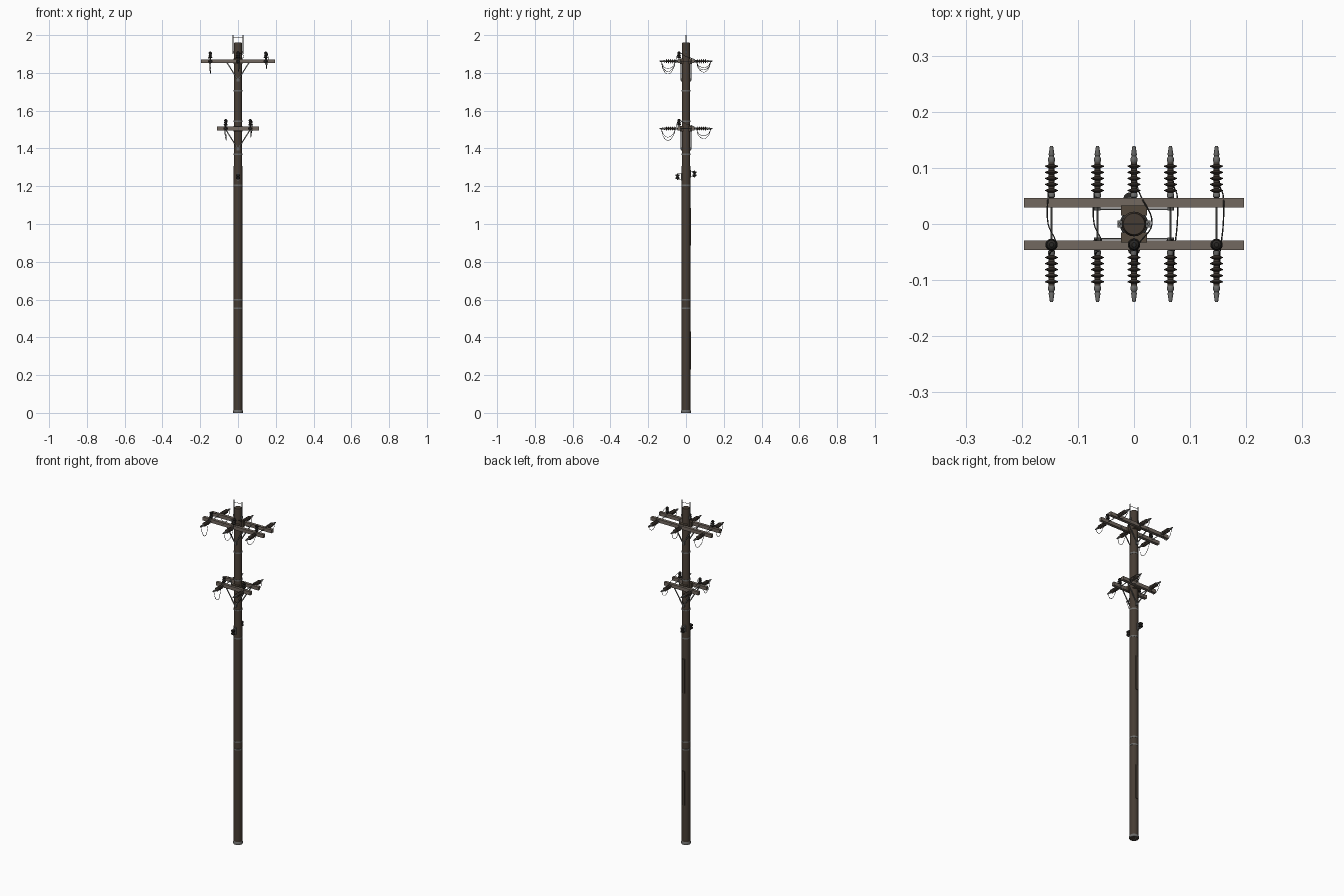
import bpy, bmesh, math
from mathutils import Vector, Matrix

if "Cube" in bpy.data.objects:
    bpy.data.objects.remove(bpy.data.objects["Cube"])


def material(name, rgb):
    m = bpy.data.materials.new(name)
    m.diffuse_color = (*rgb, 1)
    m.use_nodes = True
    m.node_tree.nodes["Principled BSDF"].inputs["Base Color"].default_value = m.diffuse_color
    return m


WOOD = material("dark pole wood", (0.062, 0.046, 0.034))
ARM = material("weathered arm wood", (0.17, 0.14, 0.115))
BLOCK = material("mounting block brown", (0.09, 0.068, 0.048))
METAL = material("galvanised metal", (0.15, 0.15, 0.145))
GLAZE = material("brown insulator glaze", (0.055, 0.043, 0.034))
DARK = material("dark pin glaze", (0.022, 0.02, 0.018))
WIRE = material("black wire", (0.03, 0.03, 0.028))


def finish(name, bm, mat, smooth=True):
    bmesh.ops.recalc_face_normals(bm, faces=bm.faces)
    me = bpy.data.meshes.new(name)
    bm.to_mesh(me)
    bm.free()
    me.materials.append(mat)
    ob = bpy.data.objects.new(name, me)
    bpy.context.collection.objects.link(ob)
    if smooth:
        bpy.ops.object.select_all(action='DESELECT')
        ob.select_set(True)
        bpy.context.view_layer.objects.active = ob
        bpy.ops.object.shade_smooth_by_angle(angle=math.radians(40))
    return ob


def lathe(name, profile, mat, loc=(0, 0, 0), axis=(0, 0, 1), sides=14):
    """Closed turned part from (radius, distance along axis) points."""
    bm = bmesh.new()
    rot = Vector((0, 0, 1)).rotation_difference(Vector(axis)).to_matrix()
    rings = []
    for r, h in profile:
        rings.append([bm.verts.new(Vector(loc) + rot @ Vector(
            (r * math.cos(2 * math.pi * k / sides), r * math.sin(2 * math.pi * k / sides), h)))
            for k in range(sides)])
    for a, b in zip(rings, rings[1:]):
        for k in range(sides):
            n = (k + 1) % sides
            bm.faces.new((a[k], a[n], b[n], b[k]))
    bm.faces.new(rings[0])
    bm.faces.new(rings[-1])
    return finish(name, bm, mat)


def box(name, loc, size, mat):
    bm = bmesh.new()
    bmesh.ops.create_cube(bm, size=1, matrix=Matrix.Translation(loc) @ Matrix.Diagonal((*size, 1)))
    return finish(name, bm, mat, False)


def rod(name, a, b, r, mat, sides=8):
    d = Vector(b) - Vector(a)
    return lathe(name, [(r, 0), (r, d.length)], mat, a, d.normalized(), sides)


def strap(name, a, b, width, thick, mat):
    """Flat bar between two points lying in an xz plane."""
    a, b = Vector(a), Vector(b)
    d = b - a
    m = Matrix.Translation((a + b) / 2) @ Matrix.Rotation(math.atan2(d.x, d.z), 4, 'Y')
    bm = bmesh.new()
    bmesh.ops.create_cube(bm, size=1, matrix=m @ Matrix.Diagonal((width, thick, d.length, 1)))
    return finish(name, bm, mat, False)


def wire(name, pts, r=0.0012):
    cu = bpy.data.curves.new(name, 'CURVE')
    cu.dimensions = '3D'
    cu.bevel_depth = r
    cu.bevel_resolution = 1
    cu.resolution_u = 6
    cu.use_fill_caps = True
    sp = cu.splines.new('BEZIER')
    sp.bezier_points.add(len(pts) - 1)
    for p, co in zip(sp.bezier_points, pts):
        p.co = co
        p.handle_left_type = p.handle_right_type = 'AUTO'
    cu.materials.append(WIRE)
    ob = bpy.data.objects.new(name, cu)
    bpy.context.collection.objects.link(ob)


def pole_radius(z):
    return 0.0235 - 0.0015 * z / 1.96


# pole, foot collar and metal bands
lathe("pole", [(pole_radius(0), 0), (pole_radius(1.95), 1.95), (0.019, 1.962)], WOOD, sides=20)
lathe("foot_collar", [(0.0255, 0), (0.0255, 0.012), (0.0235, 0.016)], METAL, sides=20)
for z in (0.555, 0.6, 1.205, 1.37, 1.545, 1.705):
    r = pole_radius(z) + 0.0012
    lathe("pole_band", [(r, -0.004), (r, 0.004)], METAL, (0, 0, z), sides=20)

# thin strips on the back of the pole
for z in (0.33, 0.985):
    box("back_strip", (0, pole_radius(z), z), (0.016, 0.005, 0.2), WOOD)

# forked bracket on the pole top
for s in (-1, 1):
    rod("top_prong", (s * 0.026, 0, 1.9), (s * 0.026, 0, 2.0), 0.0025, METAL)
    box("prong_clamp", (s * 0.0245, 0, 1.91), (0.009, 0.012, 0.012), METAL)
rod("top_crossbar", (-0.026, 0, 1.988), (0.026, 0, 1.988), 0.0012, METAL)

# strain insulator: socket, ribbed body, end clamp
RIBS = [(0.005, 0.008)]
for i in range(5):
    h = 0.010 + i * 0.0108
    RIBS += [(0.005, h), (0.0115, h + 0.003), (0.0115, h + 0.0045), (0.005, h + 0.007)]
RIBS.append((0.005, 0.064))
PIN = [(0.003, 0), (0.003, 0.012), (0.008, 0.012), (0.011, 0.017), (0.006, 0.023), (0.0095, 0.027),
       (0.006, 0.033), (0.0085, 0.037), (0.0085, 0.042), (0.004, 0.046)]


def strain_insulator(x, s, z):
    at, ax = (x, s * 0.046, z), (0, s, 0)
    lathe("insulator_socket", [(0.003, 0), (0.006, 0.002), (0.006, 0.008), (0.004, 0.011)], METAL, at, ax)
    lathe("strain_insulator", RIBS, GLAZE, at, ax)
    lathe("insulator_clamp", [(0.004, 0.062), (0.0062, 0.066), (0.0062, 0.071), (0.004, 0.075),
                              (0.0052, 0.078), (0.0028, 0.093)], METAL, at, ax)


def arm_level(z, half, xs, brace_x, brace_drop, sags):
    for s in (-1, 1):
        box("cross_arm", (0, s * 0.0375, z), (2 * half, 0.017, 0.02), ARM)
        box("mounting_block", (0, s * 0.024, z), (0.047, 0.018, 0.03), BLOCK)
        box("brace_foot", (0, s * 0.0245, z - brace_drop), (0.014, 0.006, 0.016), METAL)
        for t in (-1, 1):
            strap("arm_brace", (0, s * 0.0265, z - brace_drop), (t * brace_x, s * 0.0265, z), 0.006, 0.003, METAL)
            rod("brace_bolt", (t * brace_x, s * 0.024, z), (t * brace_x, s * 0.048, z), 0.003, METAL)
    for x, sag in zip(xs, sags):
        for s in (-1, 1):
            strain_insulator(x, s, z)
        if x:
            rod("tie_rod", (x, -0.047, z), (x, 0.047, z), 0.002, METAL)
        lathe("pin_insulator", PIN, DARK, (x, -0.037, z + 0.004), sides=16)
        # jumper wire looping past the arms
        bow = 0.012 if x >= 0 else -0.006
        mid = 0.032 if x == 0 else bow
        wire("jumper_wire", [(x, -0.131, z - 0.003), (x + 0.002, -0.115, z - sag * 0.8),
                             (x + 0.003, -0.095, z - sag), (x + bow / 2, -0.068, z - sag * 0.6),
                             (x + bow / 2, -0.052, z + 0.012), (x + 0.008, -0.037, z + 0.04),
                             (x + mid, 0, z + 0.025), (x + bow, 0.05, z + 0.004),
                             (x + bow / 2, 0.068, z - sag * 0.6), (x + 0.003, 0.095, z - sag * 0.85),
                             (x + 0.002, 0.118, z - sag * 0.6), (x, 0.131, z - 0.003)])


arm_level(1.862, 0.196, (-0.147, 0, 0.147), 0.063, 0.1, (0.068, 0.055, 0.04))
arm_level(1.505, 0.111, (-0.065, 0.065), 0.068, 0.108, (0.062, 0.045))

# low voltage spools on the pole faces
SPOOL = [(0.007, -0.013), (0.011, -0.011), (0.011, -0.005), (0.006, -0.001), (0.006, 0.001),
         (0.011, 0.005), (0.011, 0.011), (0.007, 0.013)]
for x, s, z in ((0, -1, 1.25), (-0.008, 1, 1.265)):
    lathe("spool_insulator", SPOOL, DARK, (x, s * 0.045, z))
    rod("spool_pin", (x, s * 0.045, z - 0.018), (x, s * 0.045, z + 0.018), 0.002, METAL)
    for t in (-1, 1):
        box("spool_bracket", (x, s * 0.034, z + t * 0.015), (0.009, 0.028, 0.003), METAL)
    box("spool_backplate", (x, s * 0.0235, z), (0.012, 0.004, 0.04), METAL)
